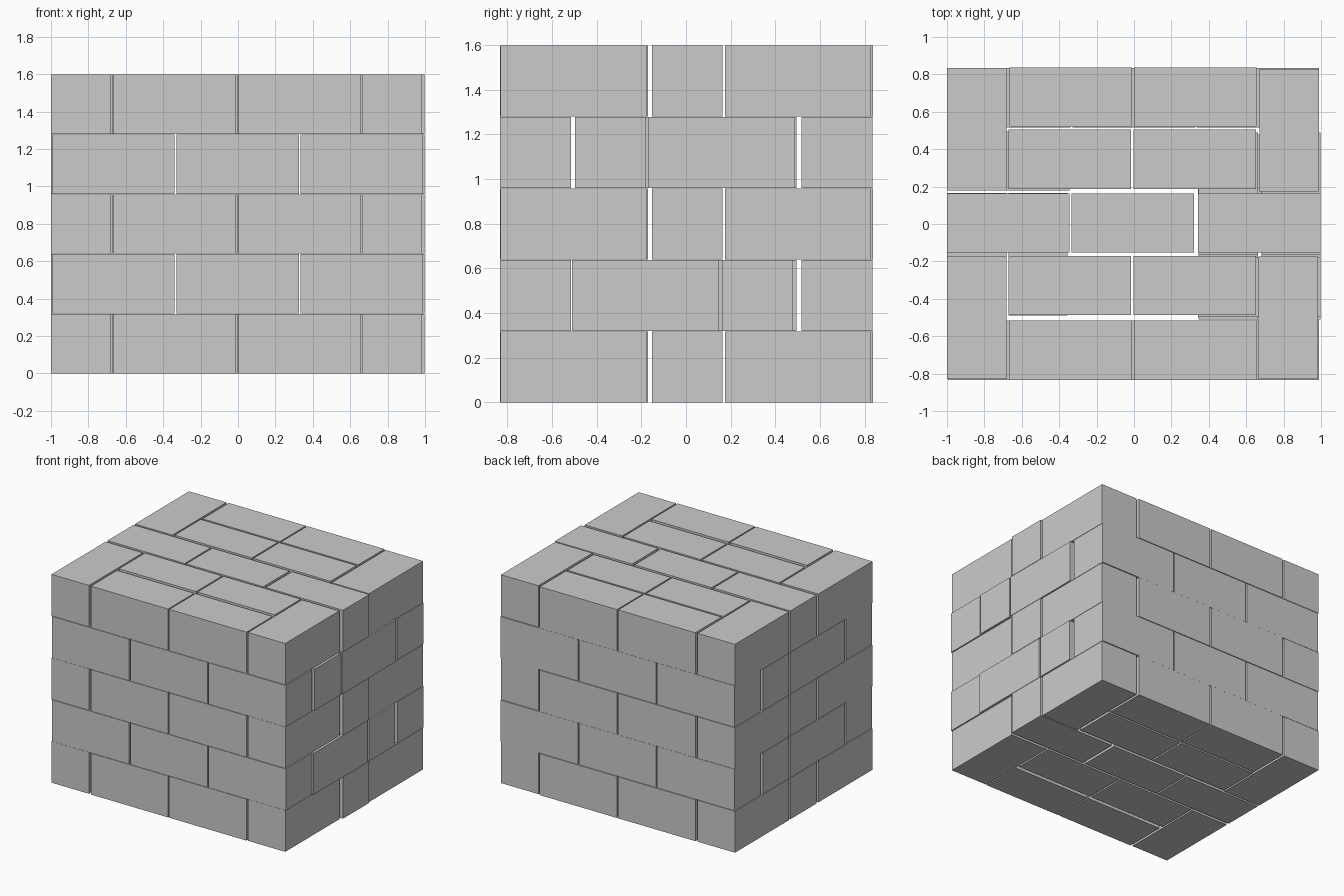
import bpy

if "Cube" in bpy.data.objects:
    bpy.data.objects.remove(bpy.data.objects["Cube"])

L, W, P, H = 0.655, 0.317, 0.32, 0.3175   # brick length, width, course pitch, brick height


def brick(name, x, y, course, across=False):
    """One brick with its low corner at x, y; across = length along y."""
    sx, sy = (W, L) if across else (L, W)
    bpy.ops.mesh.primitive_cube_add(size=1, location=(x + sx / 2, y + sy / 2, course * P + H / 2))
    ob = bpy.context.object
    ob.name = f"course_{course + 1}_{name}"
    ob.scale = (sx, sy, H)
    bpy.ops.object.transform_apply(location=False, rotation=False, scale=True)


# Courses 1, 3, 5: turned corner bricks around rows of lengthwise bricks
for c in (0, 2, 4):
    for x, y in ((-1, -0.83), (-1, 0.18), (0.665, -0.83), (0.672, 0.174)):
        brick("corner", x, y, c, True)
    for y in (-0.833, 0.52):
        for x in (-0.665, 0.0):
            brick("face", x, y, c)
    for y in (-0.487, 0.188):
        for x in (-0.67, -0.003):
            brick("inner", x, y, c)
    for x in (-1, -0.333, 0.343):
        brick("middle", x, -0.153, c)

# Courses 2, 4: three lengthwise bricks on the front and back faces
for c in (1, 3):
    for y in (-0.833, 0.517):
        for x in (-0.995, -0.33, 0.334):
            brick("face", x, y, c)
    # Left end: one lengthwise brick behind two turned ones
    brick("left_end", -1, 0.178, c)
    for x in (-1, -0.672):
        brick("left_turned", x, -0.49, c, True)
    # Right end: order swaps between the two courses
    brick("right_end", 0.343, 0.162 if c == 1 else -0.497, c)
    for x in (0.345, 0.681):
        brick("right_turned", x, -0.51 if c == 1 else -0.167, c, True)
